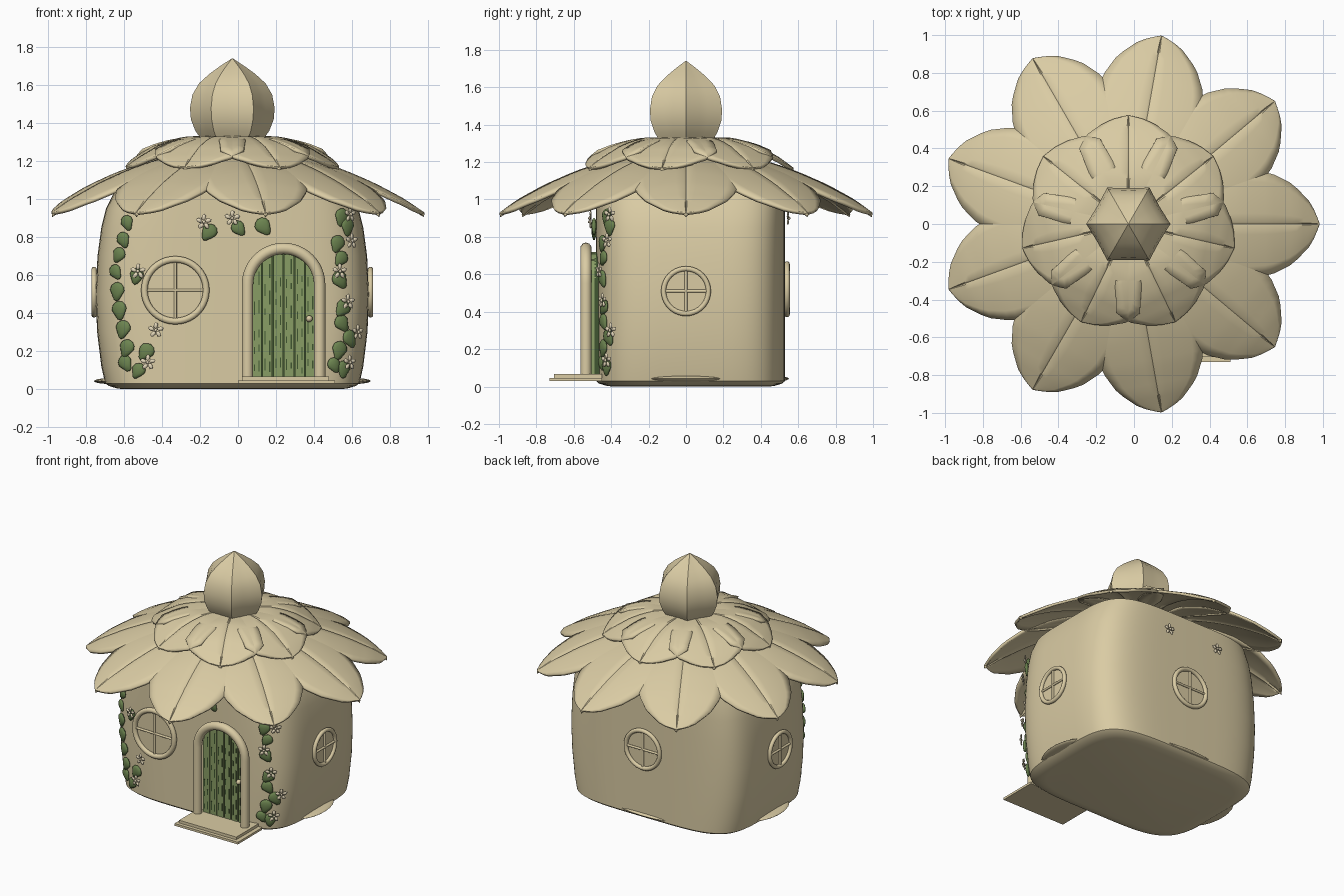
import bpy, bmesh, math, random
from mathutils import Matrix, Vector

random.seed(4)
if "Cube" in bpy.data.objects:
    bpy.data.objects.remove(bpy.data.objects["Cube"])

CX, CY = -0.03, 0.025          # middle of the house
POWER = 4.5                    # squareness of the wall plan


def material(name, rgb):
    m = bpy.data.materials.new(name)
    m.use_nodes = True
    m.diffuse_color = (*rgb, 1)
    m.node_tree.nodes["Principled BSDF"].inputs["Base Color"].default_value = (*rgb, 1)
    return m


CREAM = material("cream", (0.70, 0.60, 0.37))
LEAF = material("leaf green", (0.15, 0.23, 0.08))
DOOR = material("door green", (0.25, 0.34, 0.13))
DARK = material("dark green", (0.05, 0.09, 0.03))
BLOSSOM = material("blossom", (0.76, 0.67, 0.48))


def finish(name, bm, mat, angle=40):
    bmesh.ops.recalc_face_normals(bm, faces=bm.faces)
    mesh = bpy.data.meshes.new(name)
    bm.to_mesh(mesh)
    bm.free()
    mesh.materials.append(mat)
    ob = bpy.data.objects.new(name, mesh)
    bpy.context.collection.objects.link(ob)
    bpy.ops.object.select_all(action='DESELECT')
    ob.select_set(True)
    bpy.context.view_layer.objects.active = ob
    bpy.ops.object.shade_smooth_by_angle(angle=math.radians(angle))
    return ob


def lerp(points, x):
    for (a, u), (b, v) in zip(points, points[1:]):
        if x <= b:
            return u + (v - u) * max(0, (x - a) / (b - a))
    return points[-1][1]


def loft(bm, rings):
    rows = [[bm.verts.new(p) for p in ring] for ring in rings]
    n = len(rows[0])
    for a, b in zip(rows, rows[1:]):
        for i in range(n):
            bm.faces.new((a[i], a[(i + 1) % n], b[(i + 1) % n], b[i]))
    bm.faces.new(rows[0])
    bm.faces.new(rows[-1])


def box(bm, x0, x1, y0, y1, z0, z1):
    m = Matrix.Translation(((x0 + x1) / 2, (y0 + y1) / 2, (z0 + z1) / 2))
    bmesh.ops.create_cube(bm, size=1, matrix=m @ Matrix.Diagonal((x1 - x0, y1 - y0, z1 - z0, 1)))


def blob(bm, matrix, size, detail=2):
    bmesh.ops.create_icosphere(bm, subdivisions=detail, radius=1,
                               matrix=matrix @ Matrix.Diagonal((*size, 1)))


def tube(name, points, radius, mat, cyclic=False):
    cu = bpy.data.curves.new(name, 'CURVE')
    cu.dimensions = '3D'
    cu.bevel_depth, cu.bevel_resolution, cu.use_fill_caps = radius, 3, True
    sp = cu.splines.new('POLY')
    sp.points.add(len(points) - 1)
    for p, co in zip(sp.points, points):
        p.co = (*co, 1)
    sp.use_cyclic_u = cyclic
    cu.materials.append(mat)
    ob = bpy.data.objects.new(name, cu)
    bpy.context.collection.objects.link(ob)
    return ob


# Walls: rounded square plan that bulges sideways
BULGE = [(0.03, 0.67), (0.12, 0.69), (0.3, 0.712), (0.5, 0.72), (0.7, 0.71),
         (0.85, 0.69), (0.95, 0.665), (1.04, 0.62)]
DEPTH = 0.505


def plan(hx, hy, z, n=80):
    ring = []
    for i in range(n):
        c, s = math.cos(math.tau * i / n), math.sin(math.tau * i / n)
        ring.append((CX + hx * math.copysign(abs(c) ** (2 / POWER), c),
                     CY + hy * math.copysign(abs(s) ** (2 / POWER), s), z))
    return ring


bm = bmesh.new()
loft(bm, [plan(0.58, 0.42, 0.0), plan(0.61, 0.45, 0.004), plan(0.65, 0.49, 0.016)]
     + [plan(hx, DEPTH, z) for z, hx in BULGE])
finish("walls", bm, CREAM)


def on_wall(x, z, side=-1, lift=0.0):
    """Frame on the front or back wall whose local -y axis points outward."""
    hx = lerp(BULGE, z)
    u = min(abs(x - CX) / hx, 0.97)
    v = (1 - u ** POWER) ** (1 / POWER)
    nrm = Vector((math.copysign(u ** (POWER - 1) / hx, x - CX),
                  side * v ** (POWER - 1) / DEPTH, 0)).normalized()
    turn = math.atan2(nrm.x, -nrm.y)
    pos = Vector((x, CY + side * DEPTH * v, z)) + nrm * lift
    return Matrix.Translation(pos) @ Matrix.Rotation(turn, 4, 'Z')


# Roof petals: a strip along the rib, arched across, solidified
ACROSS = (-1, -0.8, -0.6, -0.4, -0.2, -0.04, 0, 0.04, 0.2, 0.4, 0.6, 0.8, 1)


def petals(name, count, start, width, height, droop):
    r0, r1 = width[0][0], width[-1][0]
    steps = 18
    for k in range(count):
        bm = bmesh.new()
        rows = []
        for i in range(steps + 1):
            r = r0 + (r1 - r0) * (1 - (1 - i / steps) ** 1.5)
            w, z = lerp(width, r), lerp(height, r)
            rows.append([bm.verts.new((r, w * t, z - droop * abs(t) ** 2 * w / 0.28
                                       - (0.007 if t == 0 else 0))) for t in ACROSS])
        for a, b in zip(rows, rows[1:]):
            for j in range(len(ACROSS) - 1):
                bm.faces.new((a[j], b[j], b[j + 1], a[j + 1]))
        bmesh.ops.rotate(bm, verts=bm.verts, cent=(0, 0, 0),
                         matrix=Matrix.Rotation(start + math.tau * k / count, 3, 'Z'))
        bmesh.ops.translate(bm, verts=bm.verts, vec=(CX, 0, 0))
        ob = finish(f"{name}_{k + 1}", bm, CREAM)
        mod = ob.modifiers.new("thickness", 'SOLIDIFY')
        mod.thickness, mod.offset = 0.018, -1


petals("lower_petal", 9, 0,
       [(0.2, 0.1), (0.4, 0.23), (0.6, 0.285), (0.75, 0.272), (0.87, 0.212), (0.955, 0.125),
        (0.99, 0.065), (1.012, 0.004)],
       [(0.2, 1.25), (0.4, 1.215), (0.5, 1.185), (0.6, 1.15), (0.75, 1.085), (0.9, 1.005),
        (1.012, 0.93)], 0.035)
petals("upper_petal", 7, math.pi / 2,
       [(0.08, 0.06), (0.25, 0.2), (0.4, 0.26), (0.47, 0.225), (0.53, 0.14), (0.56, 0.07),
        (0.575, 0.004)],
       [(0.08, 1.335), (0.25, 1.33), (0.33, 1.31), (0.4, 1.283), (0.5, 1.225), (0.575, 1.17)],
       0.02)

# Bud on top with six ridges
bm = bmesh.new()
BUD = [(1.31, 0.16), (1.36, 0.195), (1.42, 0.218), (1.48, 0.223), (1.55, 0.21), (1.61, 0.175),
       (1.66, 0.12), (1.70, 0.065), (1.74, 0.004)]
rings = []
for z, r in BUD:
    ring = []
    for i in range(48):
        a = math.tau * i / 48
        rr = r * (1 - 0.15 * abs(math.sin(3 * a)) ** 0.8)
        ring.append((CX + rr * math.cos(a), rr * math.sin(a), z))
    rings.append(ring)
loft(bm, rings)
finish("roof_bud", bm, CREAM, 30)


# Round windows: pane, ring and cross bars
def window(name, frame, radius, rim):
    bm = bmesh.new()
    bmesh.ops.create_cone(bm, cap_ends=True, segments=40, radius1=radius, radius2=radius,
                          depth=0.012, matrix=frame @ Matrix.Rotation(math.pi / 2, 4, 'X'))
    finish(name + "_pane", bm, CREAM)
    circle = [frame @ Vector((radius * math.cos(math.tau * i / 40), -0.01,
                              radius * math.sin(math.tau * i / 40))) for i in range(40)]
    tube(name + "_ring", circle, rim, CREAM, True)
    for label, d in (("upright", Vector((0, 0, radius))), ("crossbar", Vector((radius, 0, 0)))):
        out = Vector((0, -0.01, 0))
        tube(f"{name}_{label}", [frame @ (out - d), frame @ (out + d)], 0.008, CREAM)


window("front_window", on_wall(-0.33, 0.52), 0.163, 0.018)
window("back_window", on_wall(CX, 0.52, 1), 0.135, 0.015)
for name, sx in (("left_window", 1), ("right_window", -1)):
    at = Matrix.Translation((CX + sx * 0.718, 0, 0.51))
    window(name, at @ Matrix.Rotation(sx * math.pi / 2, 4, 'Z'), 0.12, 0.014)

# Door: dark backing, planks cut to the arch, and grain streaks
DX, SPRING, ARCH = 0.24, 0.55, 0.17


def door_top(x):
    return SPRING + math.sqrt(max(0, ARCH ** 2 - (x - DX) ** 2))


def arch(radius, n=24):
    return [(DX + radius * math.cos(math.pi * i / n), SPRING + radius * math.sin(math.pi * i / n))
            for i in range(n + 1)]


def slab(bm, outline, y0, y1):
    loft(bm, [[(x, y, z) for x, z in outline] for y in (y0, y1)])


bm = bmesh.new()
slab(bm, [(DX - ARCH, 0.06)] + [(DX + ARCH, 0.06)] + arch(ARCH), -0.46, -0.49)
finish("door_backing", bm, DARK)
planks, grain = bmesh.new(), bmesh.new()
pitch = 2 * ARCH / 6
for i in range(6):
    a = DX - ARCH + i * pitch + 0.003
    b = a + pitch - 0.006
    tops = [b + (a - b) * j / 4 for j in range(5)]
    slab(planks, [(a, 0.06), (b, 0.06)] + [(x, door_top(x)) for x in tops], -0.48, -0.505)
    for x in (a + 0.013, b - 0.013):
        z = 0.08 + random.random() * 0.06
        while z < door_top(x) - 0.1:
            length = random.uniform(0.03, 0.08)
            box(grain, x - 0.003, x + 0.003, -0.508, -0.504, z, z + length)
            z += length + random.uniform(0.03, 0.09)
finish("door_planks", planks, DOOR)
finish("door_grain", grain, DARK)
R = ARCH + 0.02
tube("door_frame", [(DX + R, -0.535, 0.06)] + [(x, -0.535, z) for x, z in arch(R)]
     + [(DX - R, -0.535, 0.06)], 0.03, CREAM)
bm = bmesh.new()
blob(bm, Matrix.Translation((0.375, -0.525, 0.37)), (0.018, 0.022, 0.018))
finish("door_knob", bm, CREAM, 60)

# Doorstep in two layers
bm = bmesh.new()
box(bm, 0.0, 0.51, -0.73, -0.45, 0.03, 0.046)
box(bm, 0.02, 0.48, -0.705, -0.45, 0.046, 0.066)
finish("doorstep", bm, CREAM)

# Flat petals on the ground round the walls
for name, x, y, sx, sy in (("left", 0.57, 0, 0.13, 0.22), ("right", -0.63, 0, 0.13, 0.22),
                           ("back", CX, 0.44, 0.3, 0.11)):
    bm = bmesh.new()
    blob(bm, Matrix.Translation((x, y, 0.042)), (sx, sy, 0.018), 3)
    finish(name + "_ground_petal", bm, CREAM, 60)

# Climbing leaves
VINES = [(-.58, .88), (-.6, .79), (-.62, .71), (-.64, .62), (-.63, .52), (-.62, .42), (-.6, .32),
         (-.58, .22), (-.59, .14), (-.52, .1), (-.48, .2), (-.53, .6), (.54, .91), (.57, .86),
         (.52, .77), (.54, .69), (.53, .58), (.55, .43), (.54, .35), (.58, .27), (.53, .21),
         (.5, .13), (.55, .11), (-.15, .83), (0, .85), (.13, .86)]
bm = bmesh.new()
for x, z in VINES:
    size = random.uniform(0.036, 0.044)
    tilt = Matrix.Rotation(random.uniform(-0.7, 0.7), 4, 'Y')
    leaf = bmesh.new()
    blob(leaf, Matrix.Identity(4), (size, 0.014, size))
    for v in leaf.verts:
        k = v.co.z / size
        v.co.x *= 1 - 0.3 * max(0, -k)
        v.co.z *= 1.35 if k < -0.8 else 1
    leaf.transform(on_wall(x, z, lift=0.012) @ tilt)
    part = bpy.data.meshes.new("leaf_part")
    leaf.to_mesh(part)
    leaf.free()
    bm.from_mesh(part)
    bpy.data.meshes.remove(part)
finish("vine_leaves", bm, LEAF, 60)

# Five-petalled blossoms
FLOWERS = [(-.18, .88), (-.03, .9), (.57, .92), (.58, .78), (.525, .62), (.565, .46), (.61, .3),
           (.57, .14), (-.52, .62), (-.43, .31), (-.47, .14)]
bm = bmesh.new()
spots = [on_wall(x, z, lift=0.03) for x, z in FLOWERS]
spots += [on_wall(x, 0.9, 1, 0.015) for x in (0.15, -0.26)]
for spot in spots:
    for k in range(5):
        turn = Matrix.Rotation(math.tau * k / 5, 4, 'Y') @ Matrix.Translation((0, 0, 0.025))
        blob(bm, spot @ turn, (0.013, 0.006, 0.018), 1)
    blob(bm, spot @ Matrix.Translation((0, -0.006, 0)), (0.01, 0.008, 0.01), 1)
finish("blossoms", bm, BLOSSOM, 60)
